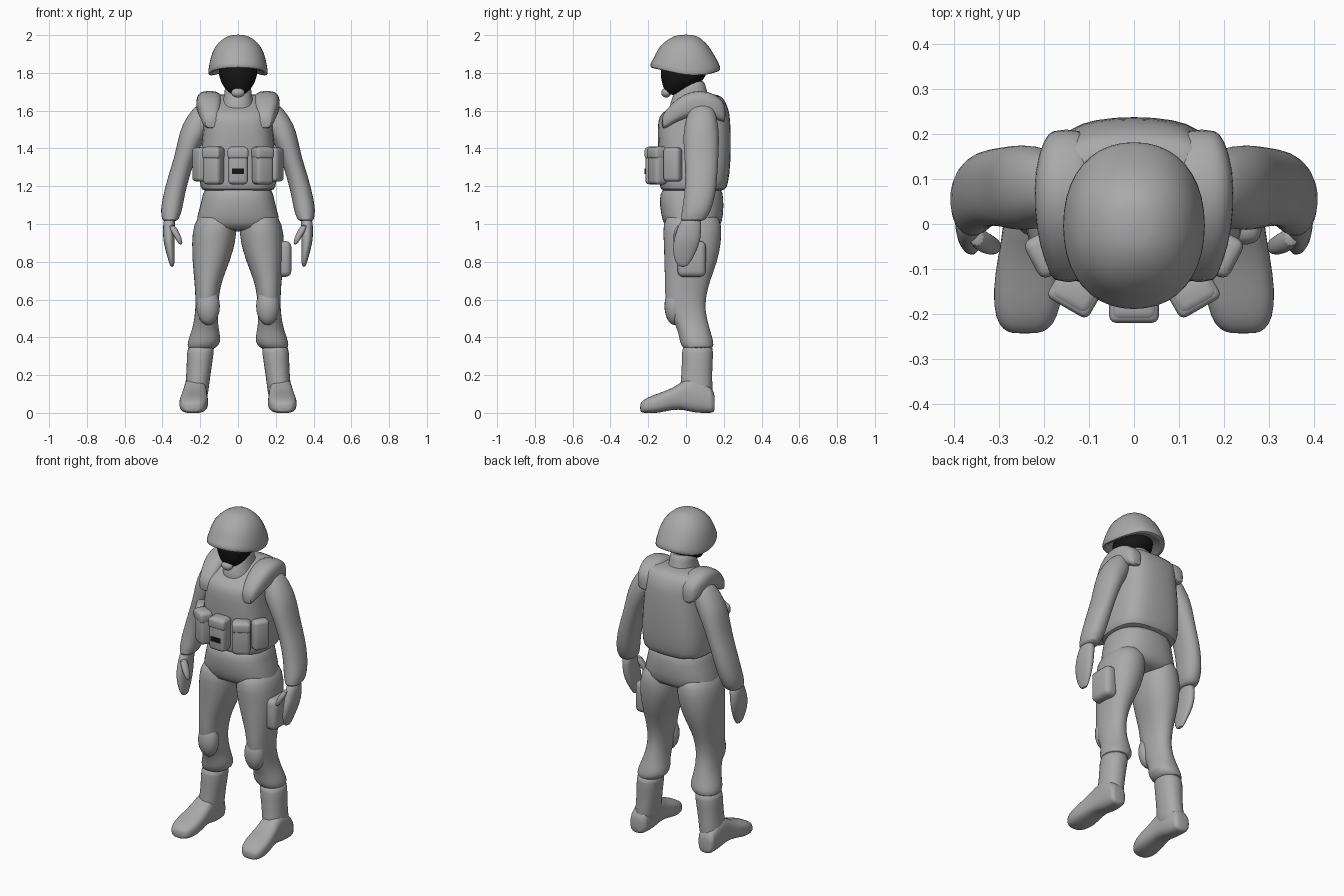
import bpy
import bmesh
from math import sin, cos, pi, copysign, radians
from mathutils import Matrix

cube = bpy.data.objects.get("Cube")
if cube:
    bpy.data.objects.remove(cube, do_unlink=True)


def make_material(name, value):
    mat = bpy.data.materials.new(name)
    mat.use_nodes = True
    color = (value, value, value, 1)
    mat.diffuse_color = color
    mat.node_tree.nodes["Principled BSDF"].inputs["Base Color"].default_value = color
    return mat


GREY = make_material("plain grey", 0.4)
BLACK = make_material("mask black", 0.008)


def finish(name, bm, mat, subdivisions=0):
    """Turn a bmesh into a smooth shaded object."""
    bmesh.ops.recalc_face_normals(bm, faces=bm.faces)
    mesh = bpy.data.meshes.new(name)
    bm.to_mesh(mesh)
    bm.free()
    mesh.materials.append(mat)
    obj = bpy.data.objects.new(name, mesh)
    bpy.context.collection.objects.link(obj)
    if subdivisions:
        obj.modifiers.new("Smooth", "SUBSURF").levels = subdivisions
        obj.modifiers["Smooth"].render_levels = subdivisions
    bpy.ops.object.select_all(action="DESELECT")
    obj.select_set(True)
    bpy.context.view_layer.objects.active = obj
    bpy.ops.object.shade_smooth_by_angle(angle=radians(50))
    return obj


def loft(name, rings, mat=GREY, axis="z", side=1, power=2.2, warp=None, segments=20):
    """Skin superellipse rings given as (position, x min, x max, other min, other max)."""
    bm = bmesh.new()
    loops = []
    for t, x_min, x_max, b_min, b_max in rings:
        loop = []
        for i in range(segments):
            angle = 2 * pi * i / segments
            c, s = cos(angle), sin(angle)
            u = copysign(abs(c) ** (2 / power), c)
            v = copysign(abs(s) ** (2 / power), s)
            x = side * ((x_min + x_max) + u * (x_max - x_min)) / 2
            b = ((b_min + b_max) + v * (b_max - b_min)) / 2
            co = (x, b, t) if axis == "z" else (x, t, b)
            loop.append(bm.verts.new(warp(*co) if warp else co))
        loops.append(loop)
    for low, high in zip(loops, loops[1:]):
        for i in range(segments):
            j = (i + 1) % segments
            bm.faces.new((low[i], low[j], high[j], high[i]))
    bm.faces.new(loops[0])
    bm.faces.new(loops[-1])
    return finish(name, bm, mat, 1)


def block(name, center, size, turn=0, bevel=0.02, mat=GREY):
    """Box with rounded edges, turned about the vertical."""
    bm = bmesh.new()
    bmesh.ops.create_cube(bm, size=1, matrix=Matrix.Diagonal((*size, 1)))
    if bevel:
        bmesh.ops.bevel(bm, geom=bm.edges[:], offset=bevel, segments=3,
                        profile=0.5, affect="EDGES")
    bm.transform(Matrix.Translation(center) @ Matrix.Rotation(turn, 4, "Z"))
    return finish(name, bm, mat)


def ellipsoid(name, center, radii, mat=GREY):
    bm = bmesh.new()
    bmesh.ops.create_uvsphere(bm, u_segments=20, v_segments=12, radius=1)
    bm.transform(Matrix.Translation(center) @ Matrix.Diagonal((*radii, 1)))
    return finish(name, bm, mat)


def centred(rings):
    """Expand (z, half width, y min, y max) to full rings."""
    return [(z, -w, w, y0, y1) for z, w, y0, y1 in rings]


# Helmet with a brim that rises at the front and the back
def lift_brim(x, y, z):
    if z < 1.84:
        z += max(0, -y) * 0.22 + max(0, y - 0.1) * 0.3
    return x, y, z


loft("helmet", centred([
    (2.003, .03, -.04, .04), (1.985, .08, -.09, .08), (1.935, .13, -.15, .13),
    (1.87, .15, -.175, .165), (1.81, .16, -.192, .185), (1.785, .16, -.192, .185),
    (1.785, .14, -.17, .16), (1.83, .11, -.14, .12)]), warp=lift_brim)

# Head, mask and neck
loft("face_mask", centred([
    (1.68, .03, -.1, -.02), (1.72, .075, -.12, .02), (1.76, .095, -.132, .1),
    (1.81, .108, -.14, .115), (1.9, .09, -.12, .1)]), mat=BLACK)
loft("neck", centred([
    (1.56, .11, -.09, .16), (1.62, .095, -.09, .15), (1.67, .075, -.075, .125),
    (1.72, .07, -.05, .105), (1.765, .065, -.01, .1)]))
ellipsoid("chin_cup", (0, -.105, 1.695), (.036, .026, .026))

# Body armour
loft("vest", centred([
    (1.175, .17, -.11, .18), (1.18, .195, -.135, .21), (1.21, .205, -.142, .225),
    (1.32, .205, -.145, .238), (1.45, .192, -.152, .24), (1.55, .182, -.152, .236),
    (1.59, .182, -.13, .23), (1.61, .18, -.09, .225), (1.66, .18, -.01, .205),
    (1.69, .15, .04, .17)]), power=3)

# Pelvis
loft("pelvis", centred([
    (1.21, .17, -.11, .18), (1.165, .188, -.14, .197), (1.1, .2, -.142, .202),
    (1.0, .232, -.125, .195), (.96, .2, -.09, .16)]), power=2.4)

# Front pouches
block("pouch_center", (0, -.175, 1.31), (.105, .08, .2))
block("pouch_center_flap", (0, -.178, 1.375), (.11, .082, .06), bevel=.015)
block("pouch_center_mark", (0, -.215, 1.28), (.065, .008, .028), bevel=0, mat=BLACK)

# Thigh pocket, on the left leg only
block("thigh_pocket", (.24, .03, .815), (.085, .15, .19), bevel=.03)

# Paired parts
for side, label in ((1, "left"), (-1, "right")):
    loft(label + "_shoulder_strap", [
        (-.13, .11, .18, 1.5, 1.57), (-.1, .1, .19, 1.51, 1.61),
        (-.05, .09, .21, 1.54, 1.665), (.03, .08, .222, 1.57, 1.708),
        (.12, .08, .222, 1.57, 1.705), (.19, .1, .2, 1.54, 1.665),
        (.21, .12, .18, 1.54, 1.62)], axis="y", side=side, power=2.8)

    loft(label + "_sleeve", [
        (1.645, .14, .19, .05, .12), (1.62, .12, .235, .02, .15),
        (1.53, .13, .297, -.01, .172), (1.45, .18, .318, -.017, .177),
        (1.35, .225, .338, -.008, .172), (1.25, .257, .372, -.003, .167),
        (1.15, .283, .397, -.01, .157), (1.07, .295, .412, -.022, .133),
        (1.02, .315, .402, -.03, .105), (1.015, .33, .39, -.02, .08)], side=side)

    loft(label + "_hand", [
        (1.04, .33, .395, -.02, .08), (.98, .335, .397, -.045, .082),
        (.92, .335, .398, -.065, .078), (.86, .335, .384, -.072, .06),
        (.8, .335, .367, -.06, .025), (.772, .34, .357, -.035, .005)], side=side)

    loft(label + "_thumb", [
        (1.0, .335, .375, -.05, .0), (.95, .307, .35, -.068, -.02),
        (.91, .293, .325, -.07, -.03), (.89, .295, .31, -.06, -.04)],
        side=side, segments=12)

    loft(label + "_trouser_leg", [
        (1.07, .04, .19, -.09, .16), (1.0, .003, .238, -.127, .192),
        (.9, .012, .246, -.118, .188), (.8, .043, .242, -.117, .168),
        (.7, .085, .232, -.112, .128), (.62, .1, .226, -.114, .107),
        (.54, .105, .226, -.098, .102), (.47, .106, .236, -.058, .12),
        (.42, .096, .252, -.04, .133), (.375, .088, .268, -.034, .148),
        (.345, .115, .268, -.018, .145), (.335, .14, .25, 0, .12)], side=side)

    ellipsoid(label + "_knee_pad", (side * .158, -.06, .565), (.062, .054, .1))

    loft(label + "_boot_shaft", [
        (.36, .125, .262, -.015, .138), (.33, .125, .272, -.024, .147),
        (.22, .143, .272, -.022, .138), (.12, .155, .283, -.035, .142),
        (.05, .165, .285, -.03, .14)], side=side)

    loft(label + "_boot_foot", [
        (.152, .2, .27, .01, .09), (.145, .175, .285, -.002, .13),
        (.05, .163, .288, -.002, .2), (-.01, .165, .29, .016, .175),
        (-.07, .16, .302, .018, .13), (-.15, .155, .314, -.003, .103),
        (-.21, .17, .308, -.002, .08), (-.235, .19, .29, .002, .06),
        (-.243, .215, .27, .01, .045)], axis="y", side=side, power=2.8)

    # Angled pouches wrapping round the waist
    block(label + "_front_pouch", (side * .13, -.15, 1.31),
          (.1, .075, .2), side * radians(30))
    block(label + "_front_pouch_flap", (side * .131, -.153, 1.375),
          (.105, .077, .06), side * radians(30), .015)
    block(label + "_side_pouch", (side * .2, -.07, 1.315),
          (.095, .06, .18), side * radians(62))
